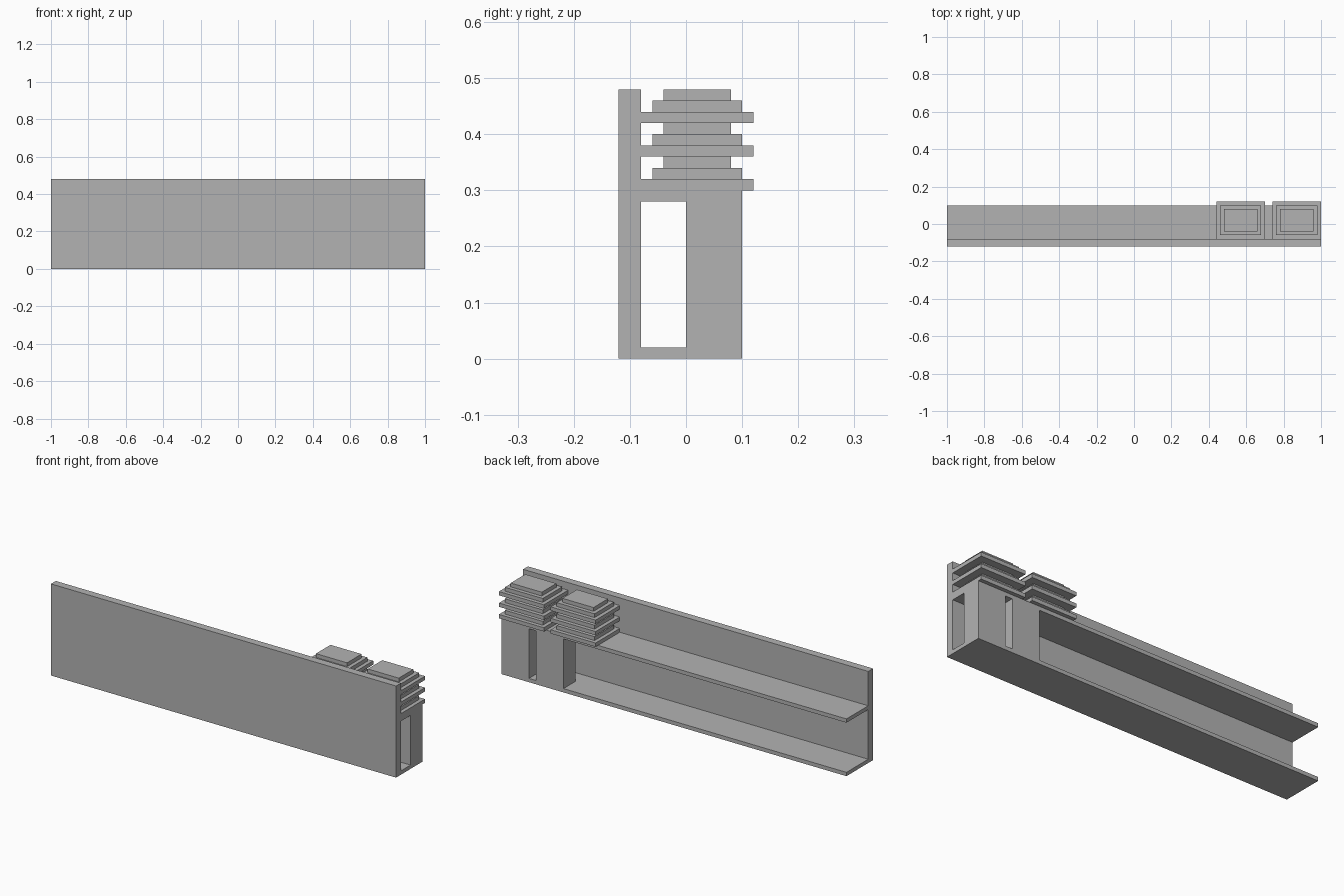
import bpy
import bmesh
from mathutils import Matrix, Vector

cube = bpy.data.objects.get("Cube")
if cube:
    bpy.data.objects.remove(cube, do_unlink=True)

# One plain grey for everything
grey = bpy.data.materials.new("plain grey")
grey.use_nodes = True
colour = (0.45, 0.45, 0.45, 1)
grey.diffuse_color = colour
grey.node_tree.nodes["Principled BSDF"].inputs["Base Color"].default_value = colour


def add_box(bm, low, high):
    low, high = Vector(low), Vector(high)
    place = Matrix.Translation((low + high) / 2) @ Matrix.Diagonal((*(high - low), 1))
    bmesh.ops.create_cube(bm, size=1, matrix=place)


def make_part(name, boxes):
    bm = bmesh.new()
    for low, high in boxes:
        add_box(bm, low, high)
    mesh = bpy.data.meshes.new(name)
    bm.to_mesh(mesh)
    bm.free()
    mesh.materials.append(grey)
    part = bpy.data.objects.new(name, mesh)
    bpy.context.collection.objects.link(part)


# Long front wall with two ledges behind it
WALL_BACK, LEDGE_BACK, STEP = -0.08, 0.10, 0.02
make_part("front_wall", [((-1, -0.12, 0), (1, WALL_BACK, 0.48))])
for name, z in (("floor_ledge", 0), ("upper_ledge", 0.28)):
    make_part(name, [((-1, WALL_BACK, z), (1, LEDGE_BACK, z + STEP))])

# Pillars between the ledges
for name, x in (("inner_pillar", 0.64), ("outer_pillar", 0.84)):
    make_part(name, [((x, 0, STEP), (x + 0.16, LEDGE_BACK, 0.28))])

# Tiered towers: three repeats of three shrinking slabs
for name, x in (("inner_tower", 0.44), ("outer_tower", 0.74)):
    slabs = []
    for level in range(9):
        inset = STEP * (level % 3)
        z = 0.30 + STEP * level
        slabs.append(((x + inset, WALL_BACK + inset, z),
                      (x + 0.26 - inset, 0.12 - inset, z + STEP)))
    make_part(name, slabs)
